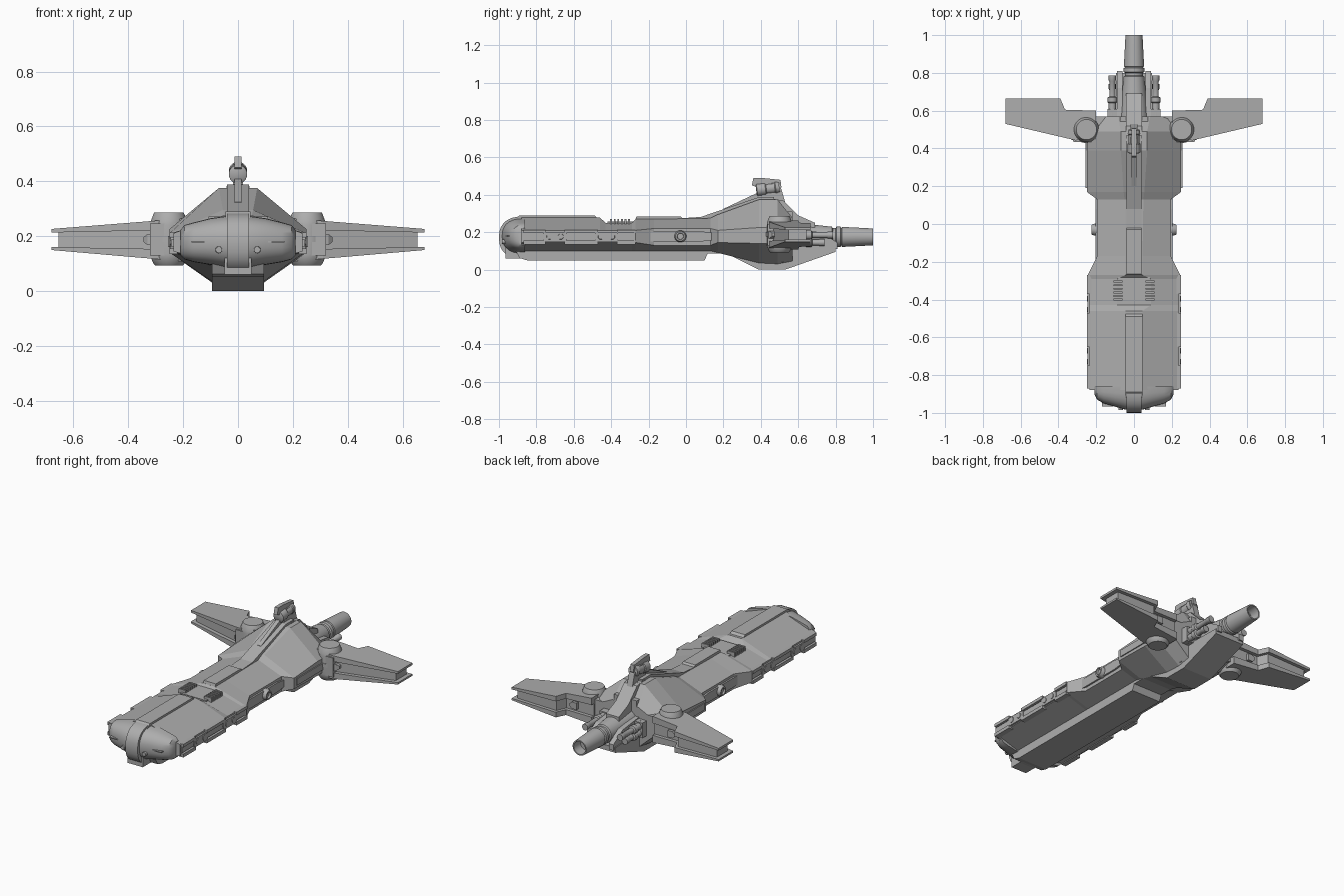
import bpy, bmesh, math
from mathutils import Vector

if "Cube" in bpy.data.objects:
    bpy.data.objects.remove(bpy.data.objects["Cube"], do_unlink=True)

grey = bpy.data.materials.new("hull_grey")
grey.use_nodes = True
grey.diffuse_color = (0.42, 0.42, 0.42, 1)
grey.node_tree.nodes["Principled BSDF"].inputs["Base Color"].default_value = (0.42, 0.42, 0.42, 1)


def loft(name, rings, mirror=False, smooth=False):
    """Skin a list of equal-length rings and cap both ends."""
    bm = bmesh.new()
    loops = [[bm.verts.new(p) for p in ring] for ring in rings]
    n = len(loops[0])
    for a, b in zip(loops, loops[1:]):
        for i in range(n):
            j = (i + 1) % n
            bm.faces.new((a[i], a[j], b[j], b[i]))
    bm.faces.new(loops[0])
    bm.faces.new(loops[-1])
    bmesh.ops.recalc_face_normals(bm, faces=bm.faces)
    me = bpy.data.meshes.new(name)
    bm.to_mesh(me)
    bm.free()
    me.materials.append(grey)
    ob = bpy.data.objects.new(name, me)
    bpy.context.collection.objects.link(ob)
    if smooth:
        bpy.ops.object.select_all(action='DESELECT')
        ob.select_set(True)
        bpy.context.view_layer.objects.active = ob
        bpy.ops.object.shade_smooth_by_angle(angle=math.radians(35))
    if mirror:
        ob.modifiers.new("mirror", 'MIRROR')
    return ob


def side_prism(name, profile, x0, x1, mirror=False):
    """Extrude a (y, z) outline across x."""
    return loft(name, [[(x, y, z) for y, z in profile] for x in (x0, x1)], mirror)


def box(name, xs, ys, zs, mirror=False):
    (y0, y1), (z0, z1) = ys, zs
    return side_prism(name, [(y0, z0), (y1, z0), (y1, z1), (y0, z1)], xs[0], xs[1], mirror)


def lathe(name, centre, axis, stations, mirror=False, sides=24):
    """Turn (offset, radius) stations about an axis through centre."""
    c, ax = Vector(centre), Vector(axis).normalized()
    u = ax.orthogonal().normalized()
    v = ax.cross(u)
    rings = []
    for t, r in stations:
        angles = [2 * math.pi * (i + 0.5) / sides for i in range(sides)]
        rings.append([c + ax * t + (u * math.cos(a) + v * math.sin(a)) * r for a in angles])
    return loft(name, rings, mirror, True)


def slab(name, outline, top, bottom):
    """Plan outline (x, y) between two height functions of x, mirrored."""
    return loft(name, [[(x, y, f(x)) for x, y in outline] for f in (bottom, top)], True)


# Main hull: y, crown half width, crown z, edge half width, edge top z, edge low z, belly z
stations = [
    (-0.88, .045, .278, .236, .21, .145, .10), (-0.46, .045, .278, .236, .21, .145, .10),
    (-0.43, .09, .25, .236, .21, .145, .10), (-0.29, .09, .25, .236, .21, .145, .10),
    (-0.27, .045, .27, .245, .21, .145, .10), (-0.17, .045, .27, .195, .22, .13, .10),
    (0.13, .05, .275, .195, .22, .13, .10), (0.17, .055, .295, .25, .21, .145, .09),
    (0.39, .07, .375, .25, .225, .14, .035), (0.49, .07, .375, .25, .225, .14, .03),
    (0.57, .085, .275, .20, .22, .14, .045),
]
rings = []
for y, tx, tz, ex, z1, z2, kz in stations:
    half = [(tx, tz), (ex, z1), (ex, z2), (.094, kz)]
    rings.append([(x, y, z) for x, z in half] + [(-x, y, z) for x, z in reversed(half)])
loft("main_hull", rings)

# Keel with deep rear fin
side_prism("keel", [(-.91, .10), (-.89, .062), (-.85, .05), (.10, .05), (.115, .085), (.22, .085),
                    (.39, 0), (.53, 0), (.80, .095), (.80, .125), (.5, .13), (-.8, .13)], -.095, .095)
box("keel_side_block", (.09, .105), (.45, .52), (.04, .12), True)

# Raised spine strips
side_prism("front_spine", [(-.93, .26), (-.89, .29), (-.49, .29), (-.455, .26)], -.045, .045)
side_prism("mid_spine", [(-.275, .25), (-.265, .285), (-.03, .285), (-.02, .275), (.08, .282),
                         (.39, .388), (.47, .388), (.47, .25)], -.04, .04)
side_prism("spine_crest", [(.2, .30), (.2, .325), (.38, .41), (.46, .41), (.46, .3)], -.012, .012)
side_prism("rear_spine", [(.44, .382), (.52, .37), (.60, .29), (.69, .25), (.69, .16), (.44, .16)], -.042, .042)
box("spine_collar", (-.075, .075), (.5, .57), (.2, .31))

# Vent panel with cooling fins
box("vent_panel", (-.085, .085), (-.42, -.28), (.235, .257))
for i in range(6):
    y = -.405 + i * .019
    box("vent_fin", (.06, .108), (y, y + .01), (.235, .272), True)

# Nose: half-ellipse sections skinned across x
def nose_section(x, front, low, high, back=-.86):
    pts = []
    for i in range(15):
        a = -math.pi / 2 + math.pi * i / 14
        c, s = math.cos(a), math.sin(a)
        y = back + (front - back) * c ** 0.75
        z = (low + high) / 2 + (high - low) / 2 * math.copysign(abs(s) ** 0.85, s)
        pts.append((x, y, z))
    return pts

half_nose = [(0, -.985, .08, .275), (.045, -.983, .085, .273), (.10, -.967, .095, .265),
             (.16, -.95, .105, .25), (.195, -.93, .115, .24), (.21, -.90, .13, .222)]
nose = [(-x, f, l, h) for x, f, l, h in reversed(half_nose[1:])] + half_nose
loft("nose_shell", [nose_section(*s) for s in nose], False, True)
loft("nose_band", [nose_section(x, -1.0, .058, .285) for x in (-.04, .04)], False, True)
box("nose_chin", (-.05, .05), (-.965, -.87), (.06, .12))
lathe("nose_lamp", (.07, -.985, .15), (0, 1, 0), [(0, .012), (.04, .014)], True, 12)
box("nose_slot", (.11, .17), (-.966, -.92), (.176, .182), True)

# Side rails with broken lips and equipment blocks
for y0, y1 in ((-.87, -.75), (-.65, -.47), (-.37, -.27)):
    box("upper_lip", (.22, .25), (y0, y1), (.195, .213), True)
    box("lower_lip", (.22, .25), (y0, y1), (.135, .155), True)
box("side_rail", (.22, .242), (-.87, -.27), (.16, .19), True)
for y in (-.70, -.425):
    side_prism("rail_block", [(y - .06, .15), (y + .06, .15), (y + .065, .175), (y + .06, .2),
                              (y - .06, .2), (y - .065, .175)], .22, .246, True)
    for dy in (-.03, .03):
        lathe("rail_stud", (.24, y + dy, .177), (1, 0, 0), [(0, .018), (.009, .015)], True, 8)

# Waist fairing and side port
side_prism("waist_fairing", [(-.27, .175), (-.19, .205), (.08, .205), (.16, .195), (.16, .16),
                             (.08, .15), (-.19, .15)], .15, .205, True)
lathe("side_port", (.18, -.03, .178), (1, 0, 0), [(0, .032), (.03, .032), (.045, .026), (.045, .018),
                                               (.035, .016)], True, 16)
box("rear_side_strip", (.23, .256), (.19, .43), (.16, .2), True)

# Wings: upper and lower plates around a recessed web
def wing_line(root, tip):
    return lambda x: root + (tip - root) * (x - .25) / .43

plan = [(.20, .45), (.31, .443), (.68, .53), (.68, .665), (.39, .665), (.365, .605), (.20, .60)]
web = [(.20, .47), (.31, .465), (.655, .547), (.655, .645), (.40, .645), (.375, .585), (.20, .58)]
slab("upper_wing_plate", plan, wing_line(.26, .226), wing_line(.222, .213))
slab("lower_wing_plate", plan, wing_line(.152, .160), wing_line(.112, .149))
slab("wing_web", web, wing_line(.24, .215), wing_line(.13, .155))
loft("wing_spar", [[(x, y, .187 + s * h) for y, s in ((f, -1), (f, 1), (.6, 1), (.6, -1))]
                   for x, f, h in ((.30, .437, .02), (.33, .445, .02), (.345, .46, .008))], True)
box("wing_root", (.15, .32), (.435, .57), (.13, .245), True)

# Round pods through the wing roots
lathe("wing_pod", (.252, .50, 0), (0, 0, 1), [(.092, .05), (.097, .055), (.12, .066), (.135, .068), (.24, .068),
                                            (.255, .066), (.28, .057), (.286, .054)], True)
lathe("pod_seam", (.252, .50, 0), (0, 0, 1), [(.178, .072), (.2, .072)], True)
for z in (.15, .225):
    box("pod_clamp", (.19, .235), (.42, .46), (z - .008, z + .008), True)

# Tail boom with open nozzle
lathe("tail_boom", (0, 0, .175), (0, 1, 0), [(.5, .08), (.58, .078), (.66, .068), (.78, .055), (.785, .047),
      (.80, .047), (.805, .055), (.825, .055), (.83, .047), (.835, .054), (.99, .046), (1, .045),
      (1, .038), (.94, .036)])
side_prism("boom_bracket", [(.55, .13), (.81, .11), (.81, .145), (.72, .2), (.55, .22)], .06, .09, True)

# Guns beside the boom
for z, end in ((.185, .785), (.145, .74)):
    lathe("tail_gun", (.115, 0, z), (0, 1, 0), [(.53, .026), (.59, .026), (.595, .02), (.64, .02), (.645, .025),
          (.67, .025), (.675, .016), (end - .03, .016), (end - .025, .019), (end, .019)], True, 12)
box("gun_mount", (.08, .14), (.54, .61), (.12, .21), True)

# Sensor head on the crest
side_prism("sensor_post", [(.40, .37), (.53, .36), (.51, .43), (.49, .46), (.42, .46)], -.018, .018)
side_prism("sensor_fin", [(.352, .45), (.36, .49), (.41, .49), (.505, .48), (.51, .44), (.49, .41),
                          (.40, .41), (.385, .44)], -.012, .012)
lathe("sensor_barrel", (0, .375, .425), (0, 1, .12), [(0, .026), (.005, .034), (.05, .034), (.055, .03), (.10, .03),
                                                 (.105, .034), (.125, .03)], False, 16)
